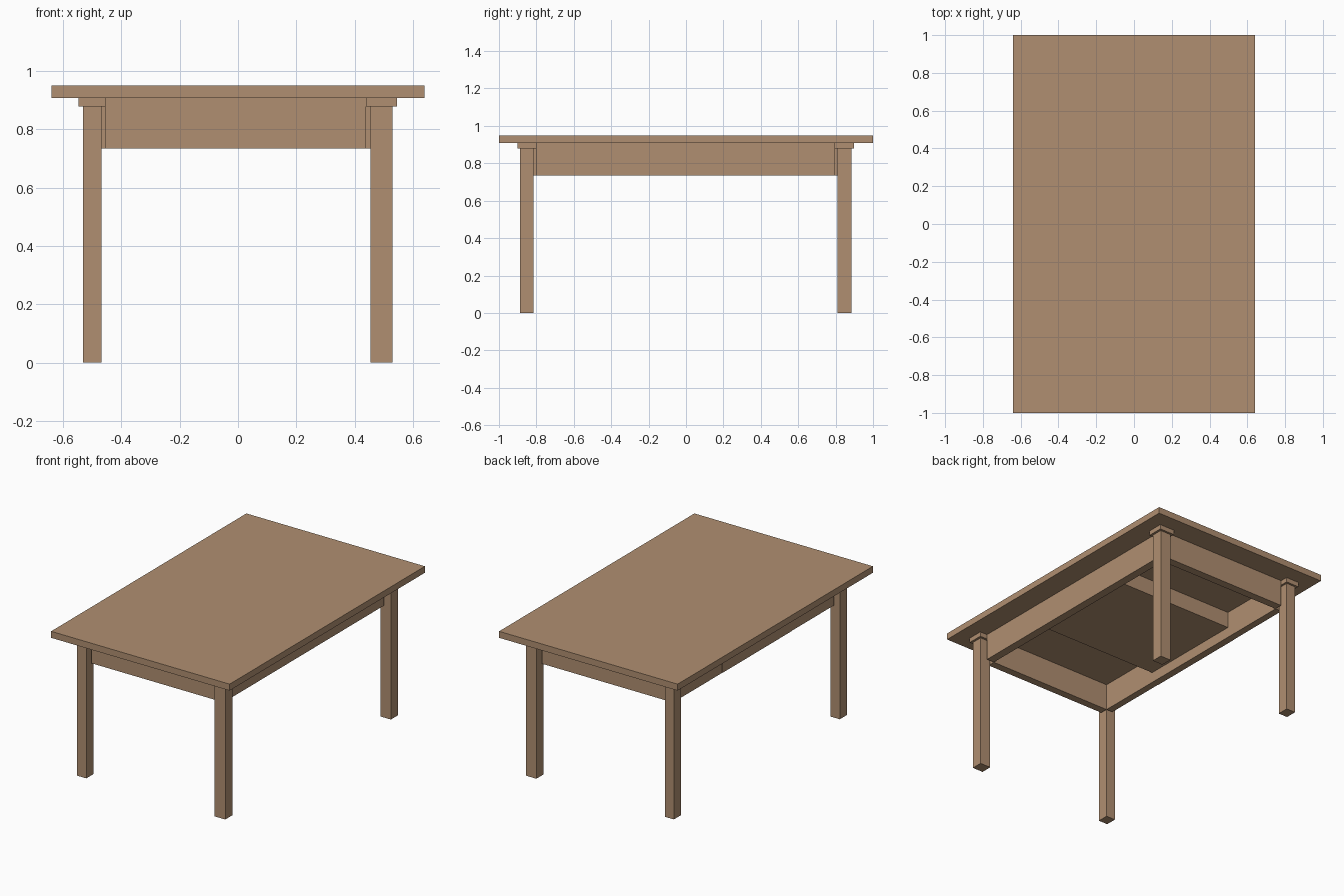
import bpy

if "Cube" in bpy.data.objects:
    bpy.data.objects.remove(bpy.data.objects["Cube"])

wood = bpy.data.materials.new("warm wood")
wood.diffuse_color = (0.434, 0.275, 0.165, 1)
wood.use_nodes = True
wood.node_tree.nodes["Principled BSDF"].inputs["Base Color"].default_value = wood.diffuse_color


def box(name, x, y, z):
    """Box from (low, high) ranges on each axis."""
    bpy.ops.mesh.primitive_cube_add(
        size=1, location=(sum(x) / 2, sum(y) / 2, sum(z) / 2))
    ob = bpy.context.object
    ob.name = name
    ob.scale = (x[1] - x[0], y[1] - y[0], z[1] - z[0])
    bpy.ops.object.transform_apply(location=False, rotation=False, scale=True)
    ob.data.materials.append(wood)
    return ob


TOP, UNDER, CAP, APRON = 0.95, 0.908, 0.878, 0.735

# Table top
box("table_top", (-0.64, 0.64), (-1, 1), (UNDER, TOP))

# Legs with square caps (left pair is slightly slimmer)
leg_x = {"left": (-0.532, -0.467), "right": (0.454, 0.530)}
cap_x = {"left": (-0.547, -0.454), "right": (0.438, 0.545)}
leg_y = {"front": (-0.887, -0.815), "back": (0.809, 0.884)}
cap_y = {"front": (-0.901, -0.800), "back": (0.794, 0.898)}
for sx in leg_x:
    for sy in leg_y:
        box(f"{sy}_{sx}_leg", leg_x[sx], leg_y[sy], (0, CAP))
        box(f"{sy}_{sx}_leg_cap", cap_x[sx], cap_y[sy], (CAP, UNDER))

# Apron rails between the caps
x0, x1, y0, y1 = -0.454, 0.438, -0.800, 0.794
zr = (APRON, UNDER)
box("front_apron", (x0, x1), (-0.85, y0), zr)
box("back_apron", (x0, x1), (y1, 0.847), zr)
box("right_apron", (x1, 0.492), (y0, y1), zr)

# Left side: drawer front set between two short rails
d0, d1 = -0.37, 0.345
box("left_apron_front_part", (-0.5, x0), (y0, d0), zr)
box("left_apron_back_part", (-0.5, x0), (d1, y1), zr)
box("drawer_front", (-0.502, x0), (d0, d1), zr)
box("drawer_box", (x0, x1), (d0, d1), (0.803, UNDER))
